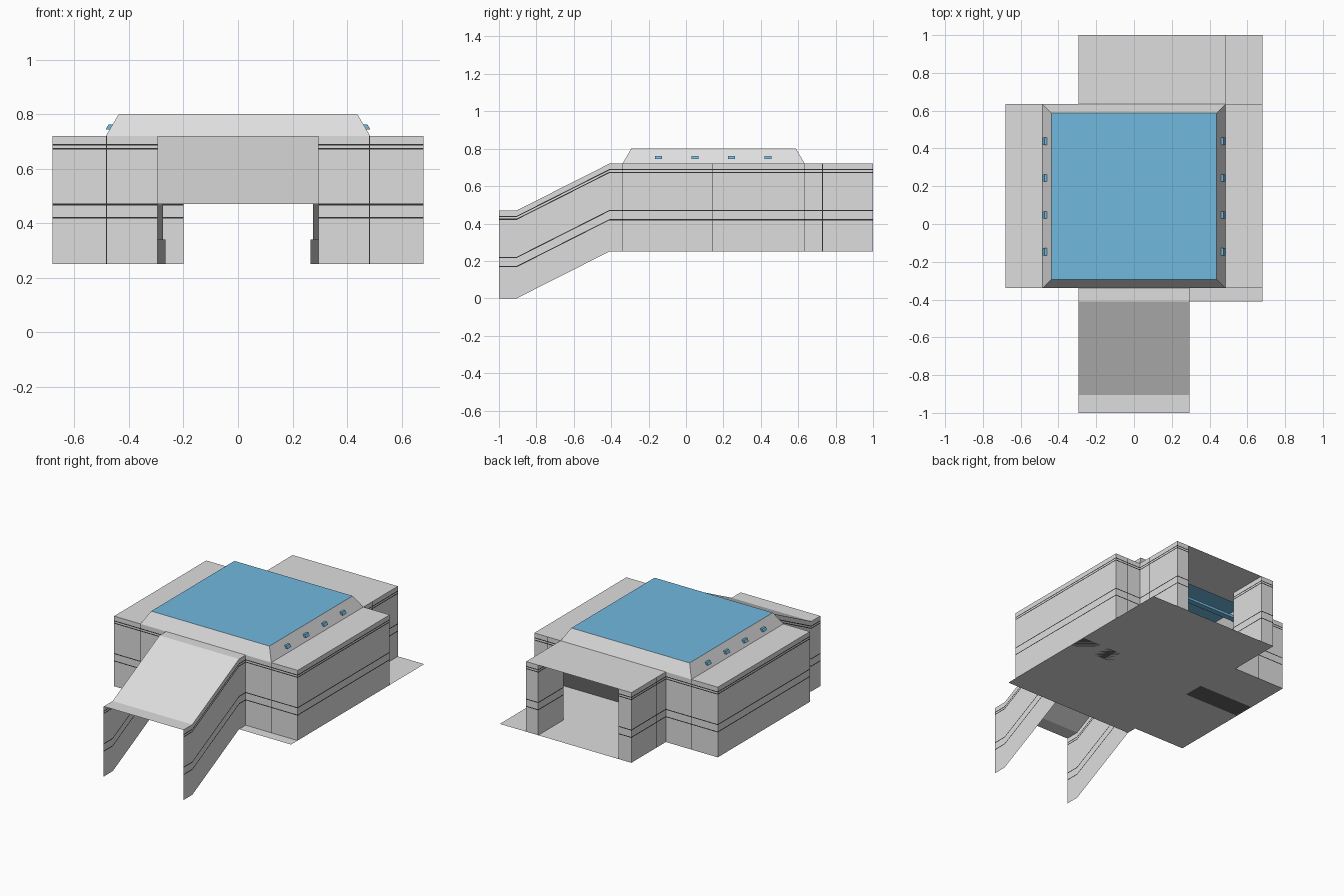
import bpy, bmesh
from mathutils import Vector

if "Cube" in bpy.data.objects:
    bpy.data.objects.remove(bpy.data.objects["Cube"], do_unlink=True)


def material(name, rgb):
    m = bpy.data.materials.new(name)
    m.use_nodes = True
    color = (*rgb, 1)
    m.diffuse_color = color
    m.node_tree.nodes["Principled BSDF"].inputs["Base Color"].default_value = color
    return m


GREY = material("light_grey", (0.73, 0.73, 0.73))
DARK = material("dark_seam", (0.03, 0.03, 0.03))
BLUE = material("glass_blue", (0.16, 0.48, 0.74))
MACHINE = material("machine_grey", (0.13, 0.13, 0.13))

LOW, HIGH, ROOF = 0.25, 0.47, 0.72     # floor level, wall height, roof level
PASSAGE, DOME, SIDE = 0.295, 0.485, 0.68
FRONT, BACK, MOUTH = -0.34, 0.635, -0.41
SEAM = 0.004


def finish(name, bm, mats):
    me = bpy.data.meshes.new(name)
    bm.to_mesh(me)
    bm.free()
    for m in mats:
        me.materials.append(m)
    ob = bpy.data.objects.new(name, me)
    bpy.context.collection.objects.link(ob)
    return ob


def sheet(name, points, mat=GREY):
    bm = bmesh.new()
    bm.faces.new([bm.verts.new(p) for p in points])
    return finish(name, bm, [mat])


def rect(name, x0, x1, y0, y1, z, mat=GREY):
    return sheet(name, [(x0, y0, z), (x1, y0, z), (x1, y1, z), (x0, y1, z)], mat)


def box(name, lo, hi, mat):
    bm = bmesh.new()
    bmesh.ops.create_cube(bm, size=1)
    lo, hi = Vector(lo), Vector(hi)
    for v in bm.verts:
        v.co = (lo + hi) / 2 + v.co * (hi - lo)
    return finish(name, bm, [mat])


def wall(name, path):
    """Upright sheet along (x, y, base); thin rows and columns become seams."""
    levels = [0]
    for stripe in (0.17, 0.219, 0.423, 0.438):
        levels += [stripe - 0.003, stripe + 0.003]
    levels.append(HIGH)
    bm = bmesh.new()
    cols = [[bm.verts.new((x, y, b + h)) for h in levels] for x, y, b in path]
    for a, b in zip(cols, cols[1:]):
        thin = (a[0].co - b[0].co).length < SEAM * 1.5
        for i in range(len(levels) - 1):
            f = bm.faces.new((a[i], b[i], b[i + 1], a[i + 1]))
            f.material_index = 1 if thin or i % 2 else 0
    return finish(name, bm, [GREY, DARK])


# Walls: ramp side, hall front, hall side, hall back, rear passage and its pillar
def half_path(side, passage_x, pillar_x, back_seam):
    ramp = [(PASSAGE, -1, 0), (PASSAGE, -0.905, 0), (PASSAGE, MOUTH, LOW)]
    hall = [(PASSAGE, FRONT), (DOME - SEAM, FRONT), (DOME, FRONT), (SIDE, FRONT),
            (SIDE, 0.138), (SIDE, 0.138 + SEAM), (SIDE, BACK),
            (back_seam, BACK), (back_seam - SEAM, BACK), (passage_x, BACK)]
    rear = [(passage_x, 0.728), (passage_x, 0.728 + SEAM), (passage_x, 1),
            (pillar_x, 1), (pillar_x, 0.73), (passage_x, 0.73)]
    path = ramp + [(x, y, LOW) for x, y in hall + rear]
    return [(side * x, y, b) for x, y, b in path][::side]


wall("left_walls", half_path(1, DOME, 0.395, 0.585))
wall("right_walls", half_path(-1, PASSAGE, 0.2, DOME))

# Floor slab with stepped outline
sheet("floor", [(x, y, LOW) for x, y in (
    (-SIDE, FRONT), (-PASSAGE, FRONT), (-PASSAGE, MOUTH), (SIDE, MOUTH),
    (SIDE, 1), (-PASSAGE, 1), (-PASSAGE, BACK), (-SIDE, BACK))])

# Flat roofs
rect("left_roof", DOME, SIDE, FRONT, BACK, ROOF)
rect("right_roof", -SIDE, -DOME, FRONT, BACK, ROOF)
rect("rear_roof", -PASSAGE, DOME, BACK, 1, ROOF)
rect("mouth_roof", -PASSAGE, PASSAGE, MOUTH, FRONT, ROOF)

# Sloped roof over the ramp
rect("ramp_end_roof", -PASSAGE, PASSAGE, -1, -0.905, HIGH)
sheet("ramp_roof", [(-PASSAGE, -0.905, HIGH), (PASSAGE, -0.905, HIGH),
                    (PASSAGE, MOUTH, ROOF), (-PASSAGE, MOUTH, ROOF)])

# Raised skylight: grey sloping rim, blue glass top
bm = bmesh.new()
rings = []
for inset, z in ((0, ROOF), (0.047, 0.8)):
    x, y0, y1 = DOME - inset, FRONT + inset, BACK - inset
    rings.append([bm.verts.new((px, py, z)) for px, py in
                  ((-x, y0), (x, y0), (x, y1), (-x, y1))])
low, top = rings
for i in range(4):
    j = (i + 1) % 4
    bm.faces.new((low[i], low[j], top[j], top[i]))
bm.faces.new(top).material_index = 1
finish("skylight", bm, [GREY, BLUE])

# Blue cross beams whose slanted ends poke through the rim
for i in range(4):
    y = -0.147 + i * 0.195
    beam = box(f"cross_beam_{i + 1}", (-0.475, y - 0.019, 0.745),
               (0.475, y + 0.019, 0.762), BLUE)
    for v in beam.data.vertices:
        slant = 0.01 if v.co.z < 0.75 else 0
        v.co.x += slant if v.co.x > 0 else -slant

# Ticket machines flanking the hall, with a wider foot and blue screens
for side, label in ((1, "left"), (-1, "right")):
    for i in range(3):
        x0 = 0.275 + i * 0.135
        x1 = x0 + 0.13
        a, b = sorted((side * x0, side * x1))
        box(f"{label}_machine_{i + 1}", (a, 0.2, LOW), (b, 0.32, 0.5), MACHINE)
        box(f"{label}_machine_screen_{i + 1}", (a + 0.03, 0.32, 0.4),
            (b - 0.03, 0.325, 0.46), BLUE)
    a, b = sorted((side * 0.265, side * 0.675))
    box(f"{label}_machine_foot", (a, 0.19, LOW), (b, 0.33, 0.34), MACHINE)
